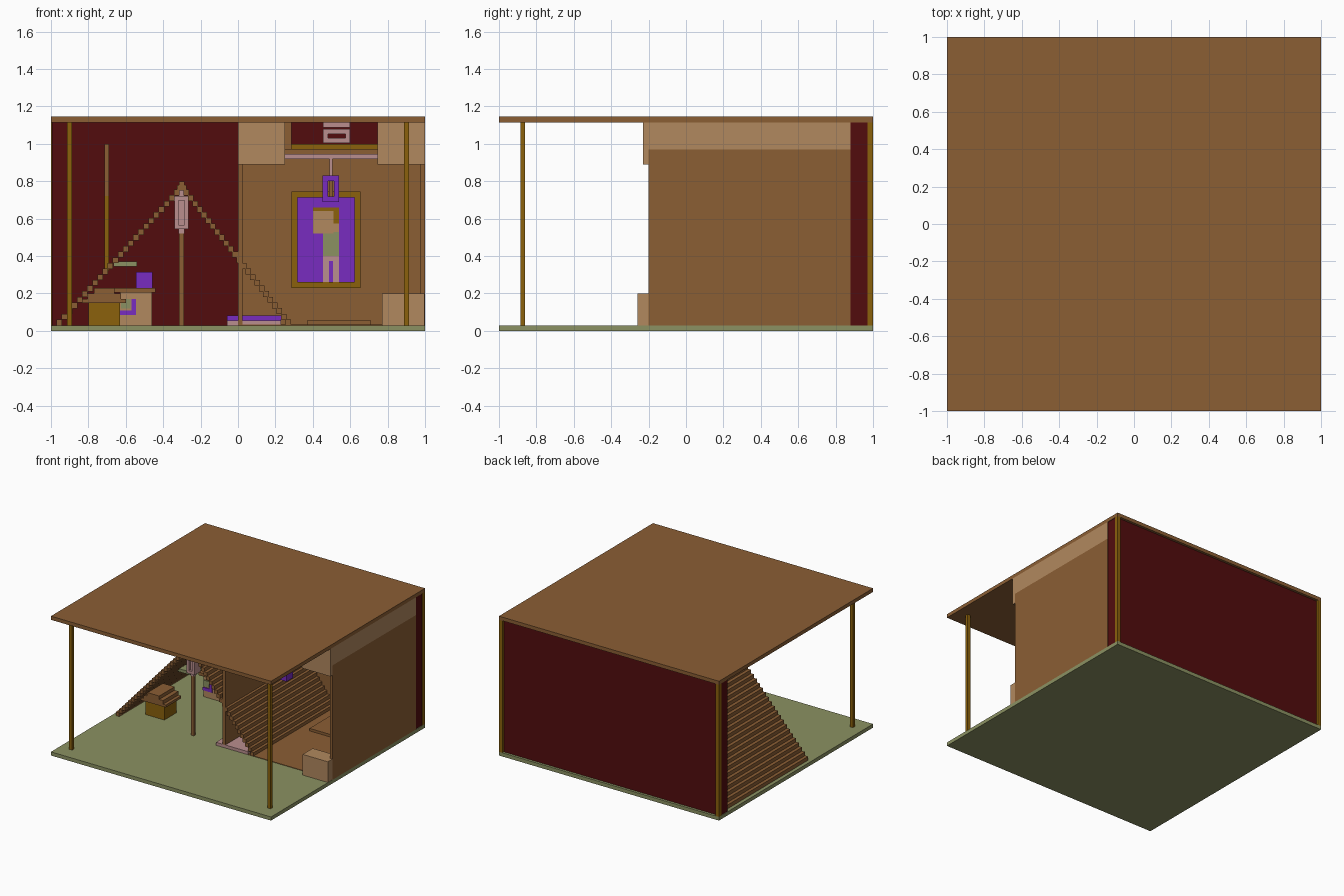
import bpy, bmesh

cube = bpy.data.objects.get("Cube")
if cube:
    bpy.data.objects.remove(cube, do_unlink=True)


def material(name, rgb):
    lin = [(c / 255 / 12.92) if c < 11 else ((c / 255 + 0.055) / 1.055) ** 2.4 for c in rgb]
    m = bpy.data.materials.new(name)
    m.use_nodes = True
    m.diffuse_color = (*lin, 1)
    m.node_tree.nodes["Principled BSDF"].inputs["Base Color"].default_value = (*lin, 1)
    return m


brown = material("wood brown", (139, 94, 52))
tan = material("light tan", (177, 136, 94))
red = material("dark red", (82, 12, 13))
ochre = material("ochre", (139, 97, 12))
purple = material("purple", (120, 44, 192))
pink = material("dusty pink", (186, 142, 142))
green = material("olive green", (139, 145, 98))


def boxes(name, mat, *extents):
    """One object made of axis aligned boxes (x0, x1, y0, y1, z0, z1)."""
    bm = bmesh.new()
    for x0, x1, y0, y1, z0, z1 in extents:
        for v in bmesh.ops.create_cube(bm, size=1)["verts"]:
            v.co = (x1 if v.co.x > 0 else x0,
                    y1 if v.co.y > 0 else y0,
                    z1 if v.co.z > 0 else z0)
    me = bpy.data.meshes.new(name)
    bm.to_mesh(me)
    bm.free()
    me.materials.append(mat)
    ob = bpy.data.objects.new(name, me)
    bpy.context.collection.objects.link(ob)
    return ob


def frame(x0, x1, z0, z1, y0, y1, w):
    """Four bars around a rectangular opening."""
    return [(x0, x0 + w, y0, y1, z0, z1), (x1 - w, x1, y0, y1, z0, z1),
            (x0 + w, x1 - w, y0, y1, z0, z0 + w), (x0 + w, x1 - w, y0, y1, z1 - w, z1)]


F, C = 0.03, 1.115      # floor top, ceiling
Y0, Y1 = -0.2, 0.88     # depth of the rooms

# Shell of the building
boxes("floor", green, (-1, 1, -1, 1, 0, F))
boxes("flat_roof", brown, (-1, 1, -1, 1, C, 1.145))
boxes("back_wall", red, (-0.995, 0.995, Y1, 0.98, F, C))
for side, s in (("right", -1), ("left", 1)):
    a, b = sorted((s * 0.888, s * 0.915))
    boxes(side + "_front_post", ochre, (a, b, -0.885, -0.86, F, C))
    a, b = sorted((s * 0.97, s * 1.0))
    boxes(side + "_back_post", ochre, (a, b, 0.97, 1, F, C))

# Stepped A-frame roof, open at front and back
N = 24
ridge_x, ridge_z = -0.30, 0.755
for name, foot in (("right_stepped_slope", -0.955), ("left_stepped_slope", 0.268)):
    steps = []
    for i in range(N):
        t = i / N
        x = foot + (ridge_x - foot) * t
        z = F + (ridge_z - F) * t
        steps.append((x - 0.015, x + 0.015, Y0, Y1 - 0.001, z, z + 0.031))
    boxes(name, brown, *steps)
boxes("ridge_beam", brown, (-0.325, -0.275, Y0, Y1 - 0.001, 0.75, 0.78),
      (-0.315, -0.285, Y0, Y1 - 0.001, 0.78, 0.8))

# Room on the left side
boxes("room_walls", brown,
      (0, 0.025, Y0, Y1, F, 0.97), (0.975, 1, Y0, Y1, F, 0.97),
      (0.025, 0.975, 0.855, Y1, F, 0.975))
boxes("room_floor", brown, (0.025, 0.975, Y0, 0.855, F, 0.034))
boxes("floor_board", brown, (0.37, 0.71, 0.4, 0.8, F, 0.055))
boxes("upper_valances", tan,
      (0, 0.25, Y0, Y1, 0.97, C), (0.745, 1, Y0, Y1, 0.97, C),
      (0, 0.25, -0.23, Y0, 0.89, C), (0.745, 1, -0.23, Y0, 0.89, C))
boxes("valance_post", brown, (0.25, 0.285, 0.82, Y1, 0.97, C))
boxes("wall_top_trim", ochre, (0.25, 0.745, 0.84, Y1, 0.97, 1.0))
boxes("corner_chest", tan, (0.77, 0.998, -0.26, -0.13, F, 0.2))

# Framed figure on the room's back wall
boxes("picture_frame", ochre, *frame(0.285, 0.655, 0.23, 0.745, 0.83, 0.855, 0.032))
boxes("picture_panel", purple, (0.315, 0.625, 0.845, 0.855, 0.26, 0.715))
boxes("figure_head", tan, (0.4, 0.51, 0.838, 0.845, 0.52, 0.64),
      (0.51, 0.54, 0.838, 0.845, 0.53, 0.575))
boxes("figure_hair", ochre, (0.4, 0.54, 0.838, 0.845, 0.64, 0.66),
      (0.51, 0.54, 0.838, 0.845, 0.575, 0.64))
boxes("figure_body", green, (0.455, 0.54, 0.838, 0.845, 0.4, 0.52),
      (0.51, 0.54, 0.838, 0.845, 0.52, 0.53))
boxes("figure_legs", pink, (0.455, 0.487, 0.838, 0.845, 0.26, 0.4),
      (0.508, 0.54, 0.838, 0.845, 0.26, 0.4), (0.487, 0.508, 0.838, 0.845, 0.375, 0.4))

# Hanging lamp on a rod between the valances
boxes("lamp_rod", pink, (0.25, 0.745, -0.11, -0.085, 0.92, 0.945))
boxes("lamp_cord", pink, (0.49, 0.505, -0.105, -0.09, 0.83, 0.92))
boxes("hanging_lamp", purple, *frame(0.453, 0.54, 0.69, 0.83, -0.14, -0.055, 0.028))
boxes("lamp_core", brown, (0.487, 0.507, -0.107, -0.087, 0.718, 0.802))

# Wall ornament above the room
boxes("wall_ornament", pink, *frame(0.455, 0.6, 1.005, 1.08, 0.845, 0.87, 0.026),
      (0.455, 0.6, 0.845, 0.87, 1.088, C))

# Lantern on a pole inside the A-frame
boxes("lantern_pole", brown, (-0.315, -0.29, -0.16, -0.135, F, 0.54))
boxes("lantern", pink, *frame(-0.34, -0.265, 0.545, 0.72, -0.185, -0.11, 0.022),
      (-0.318, -0.287, -0.165, -0.13, 0.52, 0.75))

# Low sleeping mat
boxes("mat", pink, (-0.06, 0.23, Y0, 0.35, F, 0.055))
boxes("mat_blanket", purple, (-0.06, 0.23, 0.06, 0.35, 0.055, 0.083))

# Little kennel with a stepped roof
boxes("kennel_box", ochre, (-0.8, -0.63, -0.057, 0.1, F, 0.15))
boxes("kennel_roof", brown, (-0.835, -0.6, -0.08, 0.12, 0.15, 0.17),
      (-0.805, -0.625, -0.08, 0.12, 0.17, 0.2), (-0.77, -0.66, -0.08, 0.12, 0.2, 0.228))

# Cabinet with a screen and small items
boxes("cabinet", tan, (-0.63, -0.46, 0.45, 0.7, F, 0.205))
boxes("cabinet_top", brown, (-0.66, -0.44, 0.43, 0.72, 0.205, 0.23))
boxes("screen", purple, (-0.545, -0.457, 0.52, 0.57, 0.23, 0.315))
boxes("cabinet_item_purple", purple, (-0.63, -0.545, 0.442, 0.45, 0.085, 0.11),
      (-0.57, -0.545, 0.442, 0.45, 0.11, 0.17))
boxes("cabinet_item_green", green, (-0.625, -0.575, 0.442, 0.45, 0.12, 0.17))
boxes("high_shelf", green, (-0.665, -0.54, 0.15, 0.5, 0.345, 0.37))

# Staff leaning on the back wall
boxes("staff_grip", ochre, (-0.715, -0.69, 0.855, Y1, 0.32, 0.72))
boxes("staff_top", brown, (-0.715, -0.69, 0.855, Y1, 0.72, 1.0))
